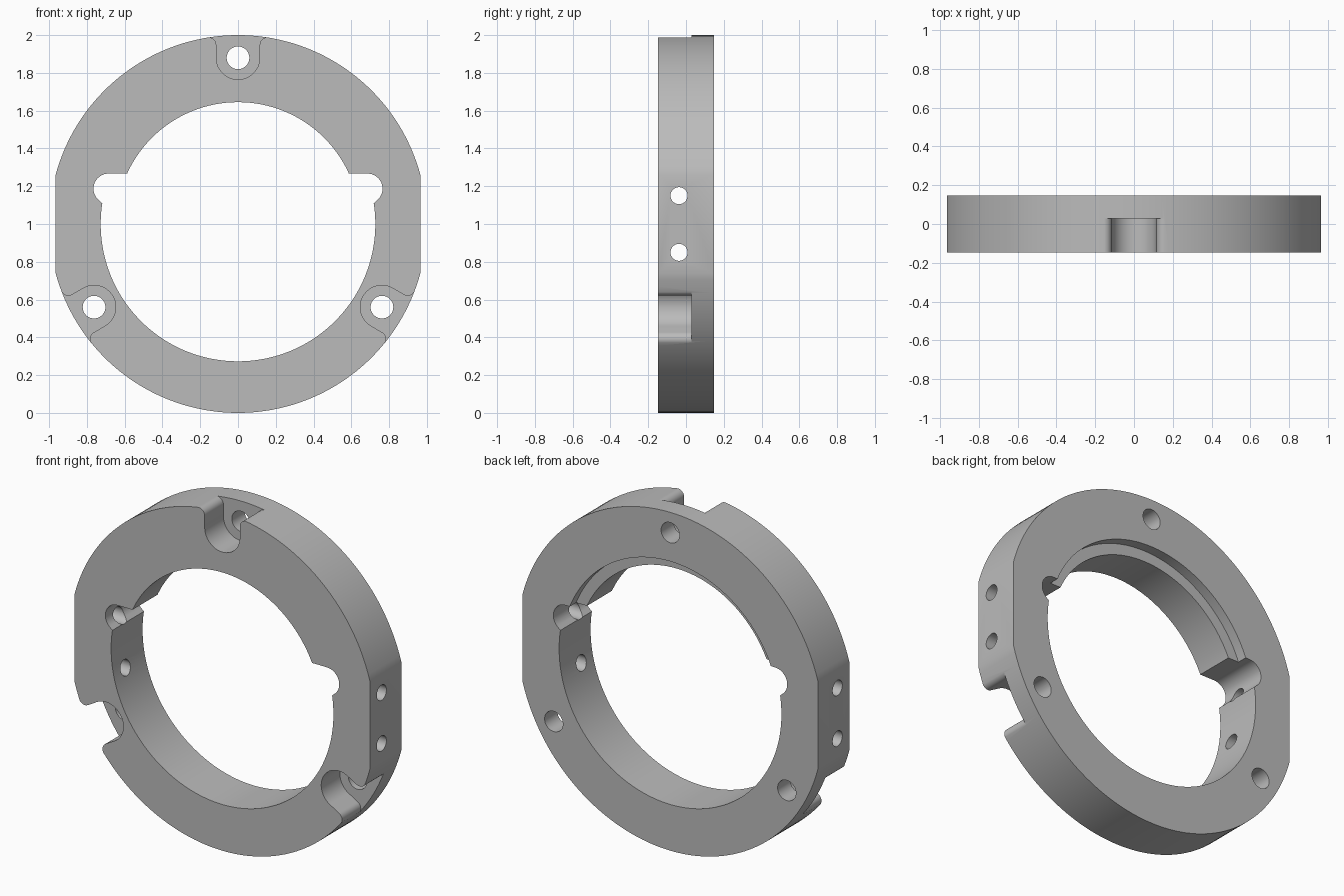
import bpy
import bmesh
import math
from mathutils import Matrix

if "Cube" in bpy.data.objects:
    bpy.data.objects.remove(bpy.data.objects["Cube"])

HALF = 0.147      # half thickness of the ring
OVER = 0.3        # cutters reach past the faces
CENTRE = Matrix.Translation((0, 0, 1))


def arc(cx, cz, r, start, end, steps):
    """Points on an arc in the x-z plane, angles in degrees."""
    angles = [math.radians(start + (end - start) * i / steps) for i in range(steps + 1)]
    return [(cx + r * math.cos(a), cz + r * math.sin(a)) for a in angles]


def circle(cx, cz, r, steps=48):
    return arc(cx, cz, r, 0, 360, steps)[:-1]


def mirrored(half):
    """Close a right-hand outline with its mirror image."""
    return half + [(-x, z) for x, z in reversed(half)]


def prism(name, outline, y0, y1, matrix=CENTRE):
    """Extrude an x-z outline from y0 to y1."""
    bm = bmesh.new()
    face = bm.faces.new([bm.verts.new((x, y0, z)) for x, z in outline])
    grown = bmesh.ops.extrude_face_region(bm, geom=[face])["geom"]
    verts = [v for v in grown if isinstance(v, bmesh.types.BMVert)]
    bmesh.ops.translate(bm, verts=verts, vec=(0, y1 - y0, 0))
    bmesh.ops.recalc_face_normals(bm, faces=bm.faces)
    bm.transform(matrix)
    mesh = bpy.data.meshes.new(name)
    bm.to_mesh(mesh)
    bm.free()
    obj = bpy.data.objects.new(name, mesh)
    bpy.context.collection.objects.link(obj)
    return obj


def cut(target, cutter):
    cutter.hide_render = True
    mod = target.modifiers.new("cut", "BOOLEAN")
    mod.operation = "DIFFERENCE"
    mod.solver = "EXACT"
    mod.object = cutter
    bpy.context.view_layer.objects.active = target
    bpy.ops.object.modifier_apply(modifier=mod.name)
    bpy.data.objects.remove(cutter)


# Outer body: a disc with a flat on each side
flat = math.degrees(math.acos(0.965))
body = mirrored(arc(0, 0, 1, -90, -flat, 36)[1:] + arc(0, 0, 1, flat, 90, 36)[:-1])
body = [(0, -1)] + body[:len(body) // 2] + [(0, 1)] + body[len(body) // 2:]
ring = prism("mounting_ring", body, -HALF, HALF)

# Main bore, then the wider lower opening with its rounded corner notches
cut(ring, prism("bore_cutter", circle(0, 0, 0.645, 128), -OVER, OVER))
lower = arc(0, 0, 0.727, -89, 8.7, 56) + arc(0.685, 0.187, 0.08, -52, 90, 20)
cut(ring, prism("lower_opening_cutter", mirrored(lower), -OVER, OVER))

# Shallow step around the upper bore on the back
step = arc(0, 0, 0.71, 16, 89.5, 44)
cut(ring, prism("back_step_cutter", mirrored(step), HALF - 0.06, OVER))

# Three screw pockets open to the rim, each with a through hole
pocket = arc(0, 0.88, 0.115, -88, 0, 14) + arc(0.155, 0.948, 0.04, 180, 90, 8) + [(0.155, 1.1)]
for turn in (0, 120, 240):
    place = CENTRE @ Matrix.Rotation(math.radians(turn), 4, "Y")
    cut(ring, prism("pocket_cutter", mirrored(pocket), -OVER, 0.028, place))
    cut(ring, prism("screw_hole_cutter", circle(0, 0.88, 0.06), -OVER, OVER, place))

# Cross holes through the side flats
sideways = CENTRE @ Matrix.Rotation(math.radians(90), 4, "Z")
for height in (0.15, -0.15):
    cut(ring, prism("cross_hole_cutter", circle(-0.037, height, 0.045), -1.2, 1.2, sideways))

# Plain grey metal
grey = bpy.data.materials.new("grey_metal")
grey.use_nodes = True
colour = (0.5, 0.5, 0.5, 1)
grey.diffuse_color = colour
grey.node_tree.nodes["Principled BSDF"].inputs["Base Color"].default_value = colour
ring.data.materials.clear()
ring.data.materials.append(grey)

# Smooth curved walls, sharp rims
bpy.ops.object.select_all(action="DESELECT")
ring.select_set(True)
bpy.context.view_layer.objects.active = ring
bpy.ops.object.shade_smooth_by_angle(angle=math.radians(25))
